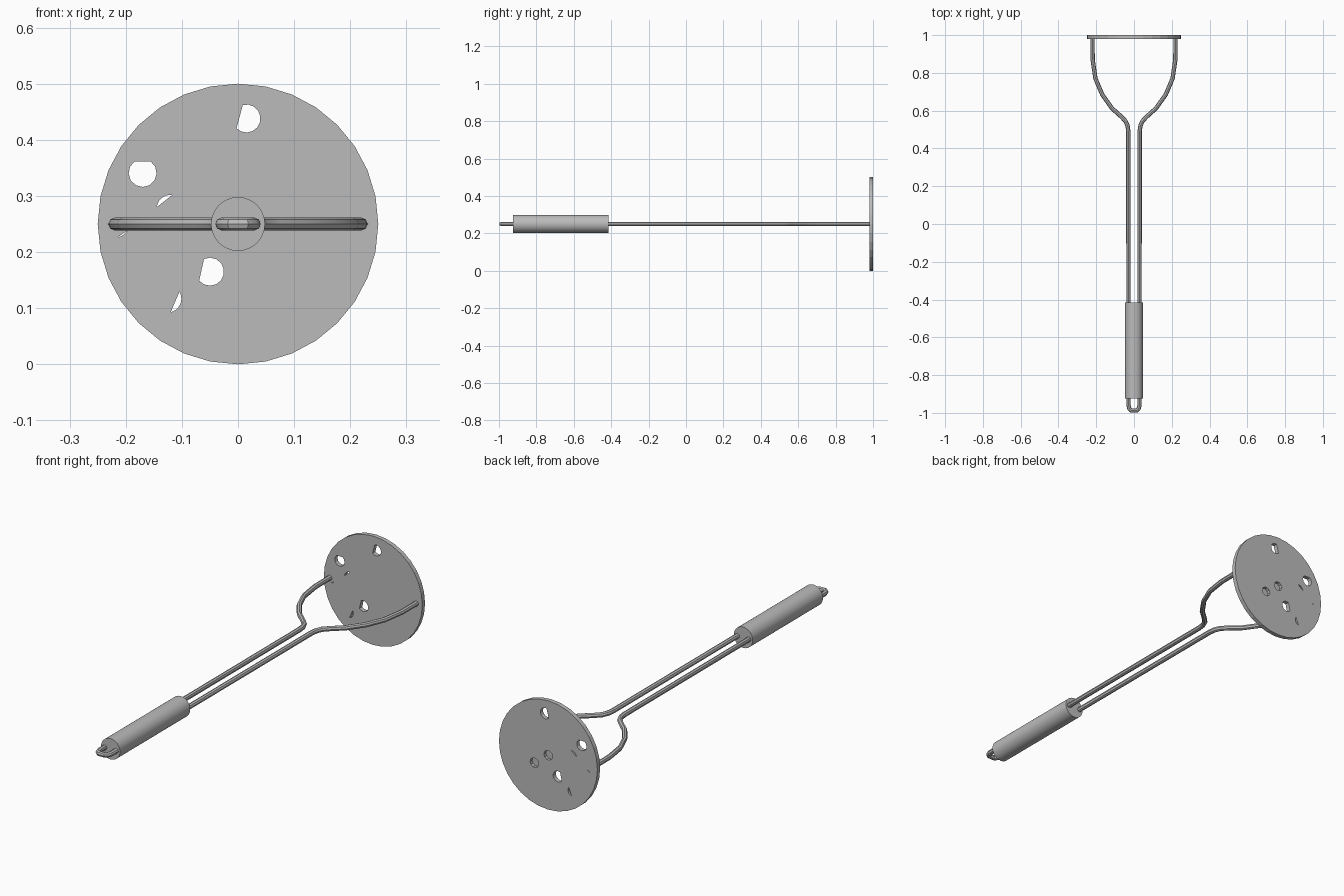
import bpy, bmesh
from math import cos, sin, radians, pi

if "Cube" in bpy.data.objects:
    bpy.data.objects.remove(bpy.data.objects["Cube"], do_unlink=True)

AXIS_Z = 0.25

steel = bpy.data.materials.new("grey steel")
steel.use_nodes = True
colour = (0.5, 0.5, 0.5, 1)
steel.diffuse_color = colour
steel.node_tree.nodes["Principled BSDF"].inputs["Base Color"].default_value = colour


def arc(cx, cz, r, start, end, steps):
    """Points on an arc in the x-z plane, angles in degrees."""
    angles = [radians(start + (end - start) * i / steps) for i in range(steps + 1)]
    return [(cx + r * cos(a), cz + r * sin(a)) for a in angles]


def circle(cx, cz, r, sides):
    return arc(cx, cz, r, 0, 360, sides)[:-1]


def prisms(name, items):
    """Extrude each x-z outline along y; items are (outline, y0, y1)."""
    bm = bmesh.new()
    for outline, y0, y1 in items:
        a = [bm.verts.new((x, y0, z)) for x, z in outline]
        b = [bm.verts.new((x, y1, z)) for x, z in outline]
        bm.faces.new(a)
        bm.faces.new(b[::-1])
        for i in range(len(a)):
            j = (i + 1) % len(a)
            bm.faces.new((a[j], a[i], b[i], b[j]))
    bmesh.ops.recalc_face_normals(bm, faces=bm.faces)
    mesh = bpy.data.meshes.new(name)
    bm.to_mesh(mesh)
    bm.free()
    mesh.materials.append(steel)
    obj = bpy.data.objects.new(name, mesh)
    bpy.context.collection.objects.link(obj)
    return obj


def select(obj):
    bpy.ops.object.select_all(action='DESELECT')
    obj.select_set(True)
    bpy.context.view_layer.objects.active = obj


# Mashing disc
disc = prisms("mashing_disc", [(circle(0, AXIS_Z, 0.25, 32), 0.98, 1.0)])

# Through holes: centre x, centre z, start and end angle of a chorded circle
holes = [
    (0.015, 0.438, -135, 105),
    (-0.17, 0.341, 125, 415),
    (-0.05, 0.165, -140, 115),
    (-0.12, 0.277, 83, 173),
    (-0.126, 0.117, -76, 30),
    (-0.219, 0.251, -79, -31),
]
cuts = [(arc(x, z, 0.025, s, e, 10), 0.95, 1.05) for x, z, s, e in holes]
# Blind recesses on the back face
cuts += [(circle(x, z, 0.022, 10), 0.985, 1.05) for x, z in ((0, 0.25), (0.07, 0.197))]
cutter = prisms("hole_cutter", cuts)
cutter.hide_render = True
mod = disc.modifiers.new("holes", 'BOOLEAN')
mod.operation = 'DIFFERENCE'
mod.solver = 'EXACT'
mod.object = cutter
select(disc)
bpy.ops.object.modifier_apply(modifier=mod.name)
bpy.data.objects.remove(cutter, do_unlink=True)

# Handle grip
grip = prisms("handle_grip", [(circle(0, AXIS_Z, 0.048, 32), -0.925, -0.415)])
select(grip)
bpy.ops.object.shade_smooth_by_angle(angle=pi / 6)

# Bent wire: one half from the hanging loop to the disc, then mirrored
half = [(0.014, -0.988), (0.024, -0.979), (0.029, -0.962), (0.03, 0.49),
        (0.034, 0.52), (0.045, 0.545), (0.069, 0.57), (0.116, 0.612),
        (0.168, 0.685), (0.204, 0.77), (0.219, 0.87), (0.22, 0.985)]
path = [(-x, y) for x, y in reversed(half)] + half
curve = bpy.data.curves.new("wire_frame", 'CURVE')
curve.dimensions = '3D'
curve.bevel_depth = 0.0115
curve.bevel_resolution = 2
curve.use_fill_caps = True
spline = curve.splines.new('POLY')
spline.points.add(len(path) - 1)
for point, (x, y) in zip(spline.points, path):
    point.co = (x, y, AXIS_Z, 1)
curve.materials.append(steel)
wire = bpy.data.objects.new("wire_frame", curve)
bpy.context.collection.objects.link(wire)
select(wire)
bpy.ops.object.convert(target='MESH')
bpy.ops.object.shade_smooth_by_angle(angle=pi / 6)
